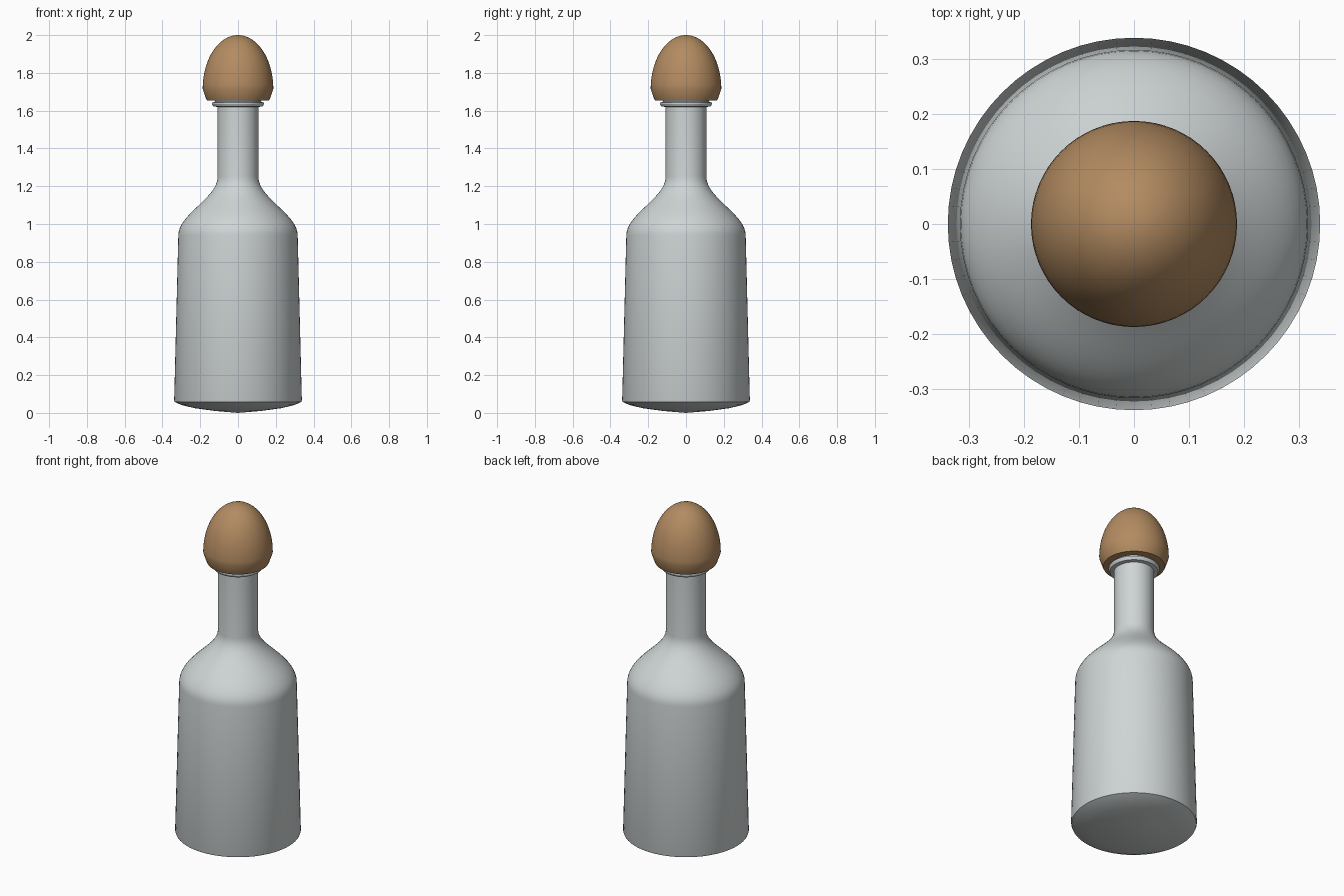
import bpy, bmesh, math

cube = bpy.data.objects.get("Cube")
if cube:
    bpy.data.objects.remove(cube, do_unlink=True)


def material(name, color):
    mat = bpy.data.materials.new(name)
    mat.use_nodes = True
    mat.diffuse_color = color
    mat.node_tree.nodes["Principled BSDF"].inputs["Base Color"].default_value = color
    return mat


def lathe(name, profile, mat, segments=64):
    """Revolve a list of (radius, height) points around the z axis."""
    bm = bmesh.new()
    verts = [bm.verts.new((r, 0, z)) for r, z in profile]
    edges = [bm.edges.new(pair) for pair in zip(verts, verts[1:])]
    bmesh.ops.spin(bm, geom=verts + edges, cent=(0, 0, 0), axis=(0, 0, 1),
                   angle=math.tau, steps=segments)
    bmesh.ops.remove_doubles(bm, verts=bm.verts[:], dist=0.0005)
    bmesh.ops.recalc_face_normals(bm, faces=bm.faces[:])
    mesh = bpy.data.meshes.new(name)
    bm.to_mesh(mesh)
    bm.free()
    mesh.materials.append(mat)
    obj = bpy.data.objects.new(name, mesh)
    bpy.context.collection.objects.link(obj)
    bpy.ops.object.select_all(action="DESELECT")
    obj.select_set(True)
    bpy.context.view_layer.objects.active = obj
    bpy.ops.object.shade_smooth_by_angle(angle=math.radians(30))
    return obj


glass = material("pale grey glass", (0.62, 0.66, 0.66, 1))
wood = material("brown cork", (0.45, 0.26, 0.12, 1))

# Bottle: shallow domed base, tapered body, S-shaped shoulder, neck and lip
base = [(0, 0), (0.12, 0.01), (0.23, 0.025), (0.3, 0.042), (0.335, 0.058), (0.338, 0.066)]
body_r, neck_r, body_top, neck_start = 0.316, 0.108, 0.94, 1.25
shoulder = []
for i in range(17):
    t = i / 16
    blend = (1 - math.cos(math.pi * t)) / 2
    shoulder.append((body_r + (neck_r - body_r) * blend,
                     body_top + (neck_start - body_top) * t))
lip = [(neck_r, 1.62), (0.13, 1.622), (0.137, 1.634), (0.137, 1.642),
       (0.122, 1.648), (0.122, 1.67), (0, 1.67)]
lathe("bottle", base + shoulder + lip, glass)

# Stopper: tapered collar under an egg-shaped dome
collar = [(0, 1.655), (0.165, 1.655), (0.171, 1.668), (0.187, 1.715)]
dome = []
for i in range(1, 21):
    a = math.pi / 2 * i / 20
    dome.append((0.187 * math.cos(a), 1.715 + 0.285 * math.sin(a)))
lathe("stopper", collar + dome, wood)
